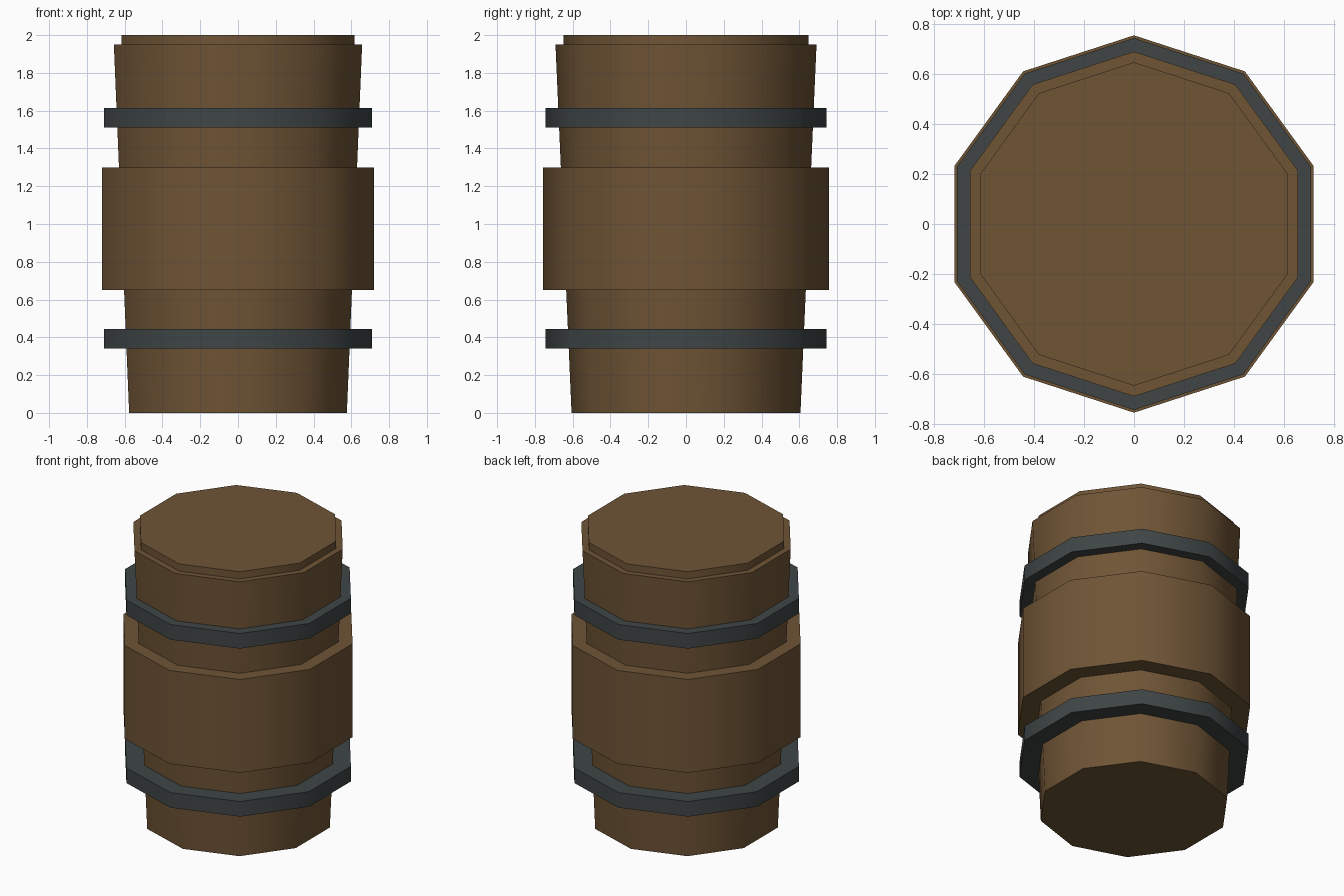
import bpy, bmesh, math

if "Cube" in bpy.data.objects:
    bpy.data.objects.remove(bpy.data.objects["Cube"])

SIDES = 10


def material(name, rgb):
    m = bpy.data.materials.new(name)
    m.diffuse_color = (*rgb, 1.0)
    m.use_nodes = True
    m.node_tree.nodes["Principled BSDF"].inputs["Base Color"].default_value = m.diffuse_color
    return m


wood = material("brown_wood", (0.158, 0.089, 0.036))
iron = material("dark_iron", (0.050, 0.060, 0.061))


def drum(name, z0, z1, r0, r1, mat):
    """Ten-sided closed drum, corner on the y axis, smooth sides and crisp rims."""
    bm = bmesh.new()
    rings = []
    for z, r in ((z0, r0), (z1, r1)):
        rings.append([bm.verts.new((r * math.sin(a), r * math.cos(a), z))
                      for a in (2 * math.pi * i / SIDES for i in range(SIDES))])
    for i in range(SIDES):
        j = (i + 1) % SIDES
        f = bm.faces.new((rings[0][i], rings[0][j], rings[1][j], rings[1][i]))
        f.smooth = True
    for ring in rings:
        cap = bm.faces.new(ring)
        for e in cap.edges:
            e.smooth = False
    bmesh.ops.recalc_face_normals(bm, faces=bm.faces[:])
    mesh = bpy.data.meshes.new(name)
    bm.to_mesh(mesh)
    bm.free()
    mesh.materials.append(mat)
    obj = bpy.data.objects.new(name, mesh)
    bpy.context.collection.objects.link(obj)
    return obj


# Wooden parts
drum("barrel_body", 0.0, 1.95, 0.606, 0.691, wood)
drum("barrel_belly", 0.65, 1.30, 0.756, 0.756, wood)
drum("barrel_lid", 1.94, 2.0, 0.648, 0.648, wood)

# Iron hoops
drum("lower_hoop", 0.34, 0.445, 0.745, 0.745, iron)
drum("upper_hoop", 1.51, 1.615, 0.745, 0.745, iron)
